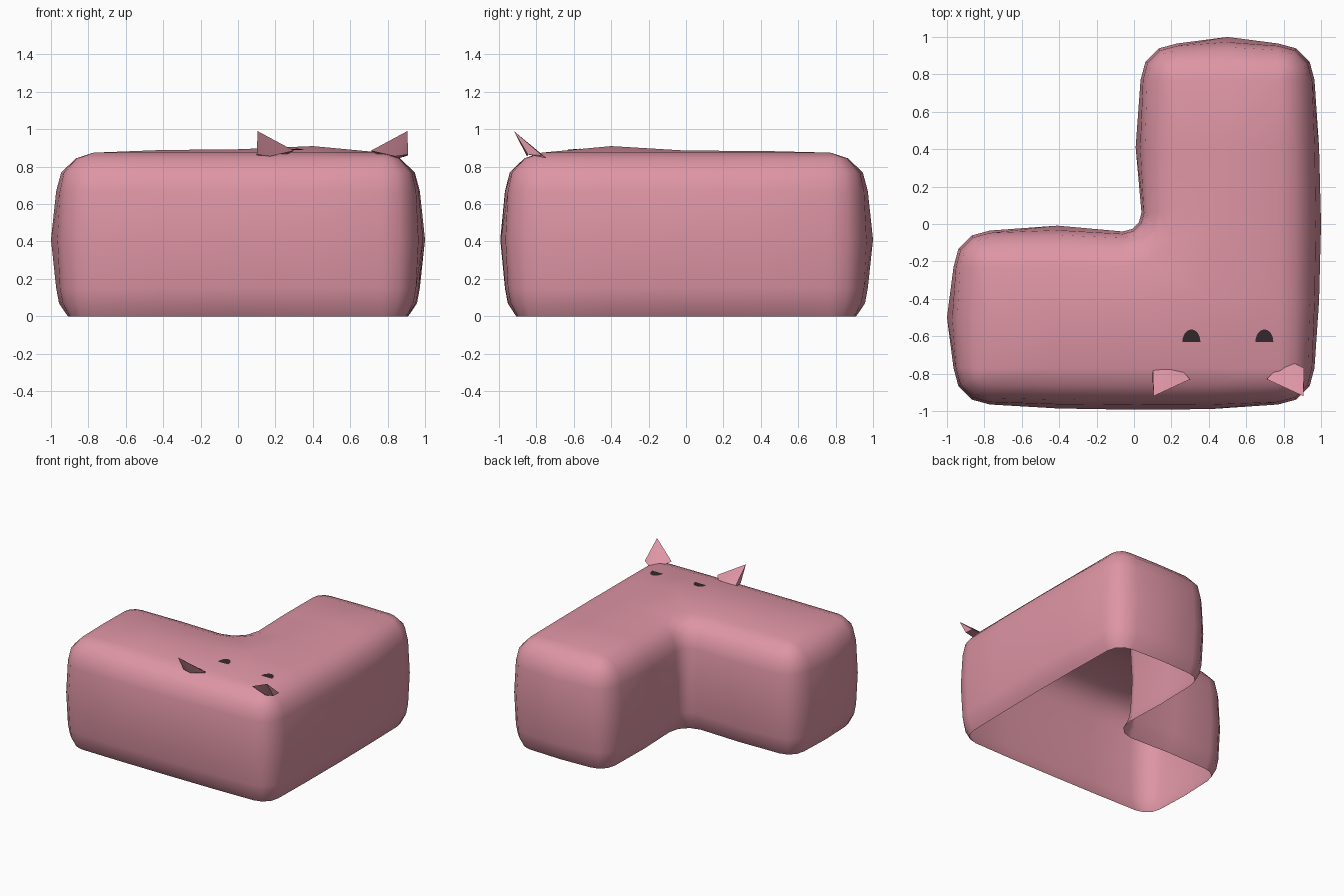
import bpy, bmesh, math
from mathutils import Vector
from mathutils.bvhtree import BVHTree
from mathutils.geometry import delaunay_2d_cdt

if "Cube" in bpy.data.objects:
    bpy.data.objects.remove(bpy.data.objects["Cube"])


def material(name, rgb):
    m = bpy.data.materials.new(name)
    m.diffuse_color = (*rgb, 1)
    m.use_nodes = True
    m.node_tree.nodes["Principled BSDF"].inputs["Base Color"].default_value = m.diffuse_color
    return m


pink = material("dusty pink", (0.73, 0.30, 0.375))
dark = material("dark brown", (0.035, 0.022, 0.025))


def make_object(name, bm, mat, smooth=None):
    me = bpy.data.meshes.new(name)
    bm.to_mesh(me)
    me.materials.append(mat)
    ob = bpy.data.objects.new(name, me)
    bpy.context.collection.objects.link(ob)
    if smooth:
        bpy.ops.object.select_all(action='DESELECT')
        ob.select_set(True)
        bpy.context.view_layer.objects.active = ob
        bpy.ops.object.shade_smooth_by_angle(angle=math.radians(smooth))
    return ob


def arc(cx, cy, r, start, sweep=90):
    return [(cx + r * math.cos(math.radians(start + sweep * i / 3)),
             cy + r * math.sin(math.radians(start + sweep * i / 3))) for i in range(4)]


def outline(r, b):
    """L-shaped plan: corner radius r, side bulge b."""
    e = 0.77 + r
    p = arc(-0.77, -0.77, r, 180)
    p += [(-0.41, -e - 0.6 * b), (0, -e - 0.8 * b), (0.41, -e - 0.7 * b)]
    p += arc(0.77, -0.77, r, 270)
    p += [(e + 0.7 * b, -0.41), (e + b, 0), (e + 0.7 * b, 0.41)]
    p += arc(0.77, 0.77, r, 0) + [(0.5, e + b)]
    p += arc(0.23, 0.77, r, 90) + [(0.23 - r - 0.75 * b, 0.41)]
    p += arc(-0.06, 0.06, 0.295 - r, 0, -90) + [(-0.41, -0.23 + r + 0.75 * b)]
    p += arc(-0.77, -0.23, r, 90) + [(-e - b, -0.5)]
    return p


# Body: stacked outlines, open underneath (height, corner radius, bulge)
levels = [(0, 0.13, 0.01), (0.07, 0.167, 0.02), (0.15, 0.182, 0.02),
          (0.41, 0.195, 0.035), (0.67, 0.182, 0.02), (0.77, 0.16, 0.015),
          (0.845, 0.09, 0.005), (0.875, 0.002, 0)]
bm = bmesh.new()
rings = [[bm.verts.new((x, y, z)) for x, y in outline(r, b)] for z, r, b in levels]
n = len(rings[0])
for lo, hi in zip(rings, rings[1:]):
    for i in range(n):
        j = (i + 1) % n
        bm.faces.new((lo[i], lo[j], hi[j], hi[i]))

# Gently domed top
spine = [(-0.41, -0.5, 0.889), (0, -0.46, 0.893), (0.4, -0.4, 0.91),
         (0.47, 0, 0.886), (0.5, 0.41, 0.884)]
pts = [v.co.copy() for v in rings[-1]] + [Vector(s) for s in spine]
flat, _, tris, orig, _, _ = delaunay_2d_cdt(
    [p.to_2d() for p in pts], [], [list(range(n))], 1, 1e-6)
cap = [bm.verts.new((*c, pts[o[0]].z if o else 0.875)) for c, o in zip(flat, orig)]
for t in tris:
    bm.faces.new([cap[i] for i in t])
bmesh.ops.remove_doubles(bm, verts=bm.verts, dist=0.003)
bmesh.ops.recalc_face_normals(bm, faces=bm.faces)
bm.normal_update()
if max(bm.faces, key=lambda f: f.calc_center_median().z).normal.z < 0:
    bmesh.ops.reverse_faces(bm, faces=bm.faces)
tree = BVHTree.FromBMesh(bm)
make_object("body", bm, pink, 60)

# Ears: leaning pointed cones, mirrored about x = 0.505
tip = (0.105, -0.92, 0.99)
base = [(0.10, -0.77, 0.86), (0.15, -0.745, 0.845), (0.22, -0.745, 0.845),
        (0.30, -0.83, 0.885), (0.17, -0.85, 0.855), (0.10, -0.845, 0.865)]
for name, s in (("left_ear", 1), ("right_ear", -1)):
    bm = bmesh.new()
    def put(p):
        return bm.verts.new((0.505 + s * (p[0] - 0.505), p[1], p[2]))
    t, ring = put(tip), [put(p) for p in base]
    bm.faces.new(ring)
    for i in range(len(ring)):
        bm.faces.new((ring[i], ring[(i + 1) % len(ring)], t))
    bmesh.ops.recalc_face_normals(bm, faces=bm.faces)
    make_object(name, bm, pink, 40)

# Eyes: thin half discs laid on the top surface
for name, cx in (("left_eye", 0.307), ("right_eye", 0.697)):
    bm = bmesh.new()
    loop = [(cx + 0.048 * math.cos(a), -0.63 + 0.066 * max(math.sin(a), 0))
            for a in (math.pi * i / 12 for i in range(13))]
    verts = []
    for x, y in loop + [(cx, -0.61)]:
        hit = tree.ray_cast(Vector((x, y, 2)), Vector((0, 0, -1)))[0]
        verts.append(bm.verts.new((x, y, hit.z + 0.004)))
    for i in range(13):
        bm.faces.new((verts[i], verts[(i + 1) % 13], verts[13]))
    make_object(name, bm, dark)
